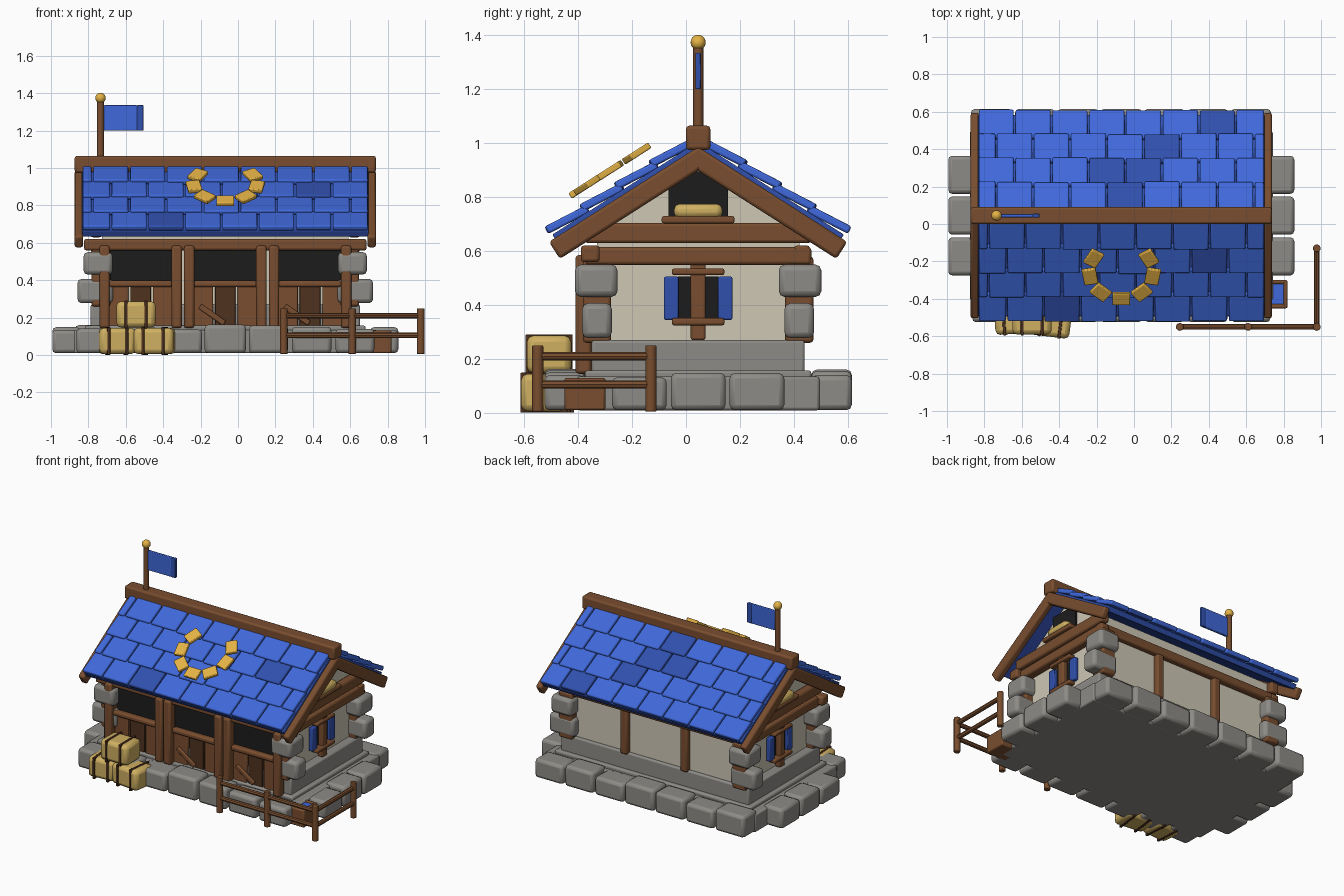
import bpy, bmesh, random
from math import radians, pi, sin, cos
from mathutils import Matrix, Vector

if "Cube" in bpy.data.objects:
    bpy.data.objects.remove(bpy.data.objects["Cube"])

random.seed(4)
CX, CY = -0.068, 0.045            # centre of the building
SLOPE = radians(32.5)


def mat(name, *rgb):
    m = bpy.data.materials.new(name)
    m.diffuse_color = (*rgb, 1)
    m.use_nodes = True
    m.node_tree.nodes["Principled BSDF"].inputs["Base Color"].default_value = m.diffuse_color
    return m


WOOD = mat("wood", .19, .075, .028)
DARKWOOD = mat("dark_wood", .08, .032, .014)
STONE = mat("stone", .27, .26, .24)
PLASTER = mat("plaster", .62, .57, .46)
BLUE = mat("blue", .05, .14, .70)
DEEP = mat("deep_blue", .03, .08, .42)
GOLD = mat("gold", .78, .45, .06)
HAY = mat("hay", .62, .43, .12)
BLACK = mat("black", .012, .012, .012)


class Part:
    """Collects boxes and rods into one mesh object."""
    def __init__(self, name, material, bevel=.012, origin=(CX, CY, 0), segments=2):
        self.name, self.material, self.bevel, self.segments = name, material, bevel, segments
        self.bm = bmesh.new()
        self.origin = Matrix.Translation(origin)

    def box(self, x, y, z, sx, sy, sz, m=None):
        loc = Matrix.Translation((x, y, z)) @ (m or Matrix())
        bmesh.ops.create_cube(self.bm, size=1, matrix=self.origin @ loc @ Matrix.Diagonal((sx, sy, sz, 1)))

    def slab(self, frame, x, y, z, sx, sy, sz, m=None):
        loc = frame @ Matrix.Translation((x, y, z)) @ (m or Matrix())
        bmesh.ops.create_cube(self.bm, size=1, matrix=loc @ Matrix.Diagonal((sx, sy, sz, 1)))

    def rod(self, a, b, r, n=10):
        a, b = Vector(a), Vector(b)
        q = (b - a).to_track_quat('Z', 'Y').to_matrix().to_4x4()
        bmesh.ops.create_cone(self.bm, cap_ends=True, segments=n, radius1=r, radius2=r, depth=(b - a).length,
                              matrix=self.origin @ Matrix.Translation((a + b) / 2) @ q)

    def done(self):
        me = bpy.data.meshes.new(self.name)
        self.bm.to_mesh(me)
        self.bm.free()
        ob = bpy.data.objects.new(self.name, me)
        bpy.context.collection.objects.link(ob)
        me.materials.append(self.material)
        if self.bevel:
            b = ob.modifiers.new("bevel", 'BEVEL')
            b.width, b.segments, b.limit_method, b.angle_limit = self.bevel, self.segments, 'ANGLE', radians(50)
        bpy.context.view_layer.objects.active = ob
        ob.select_set(True)
        bpy.ops.object.shade_smooth_by_angle(angle=radians(40))
        ob.select_set(False)
        return ob


def rot(a, axis):
    return Matrix.Rotation(a, 4, axis)


# stone base: floor, step and plinth
p = Part("floor_and_plinth", STONE, .01)
p.box(0, 0, .072, 1.62, .90, .125)
p.box(0, 0, .14, 1.50, .84, .035)
p.box(0, 0, .20, 1.44, .79, .14)
p.done()

# loose foundation stones round the edge
p = Part("foundation_stones", STONE, .02)
for s in (-1, 1):
    for i in range(7):
        h = random.uniform(.125, .155)
        p.box((i - 3) * .231, s * .495, .01 + h / 2, random.uniform(.205, .226), .15, h)
    for i in range(3):
        h = random.uniform(.12, .14)
        p.box(s * .85, (i - 1) * .218, .01 + h / 2, .15, .203, h)
p.done()

# plaster walls with gables: extruded pentagon
p = Part("walls", PLASTER, 0)
vs = [p.bm.verts.new((CX - .66, CY + y, z)) for y, z in
      ((-.375, .26), (.375, .26), (.375, .70), (0, .94), (-.375, .70))]
f = p.bm.faces.new(vs)
g = bmesh.ops.extrude_face_region(p.bm, geom=[f])
bmesh.ops.translate(p.bm, vec=(1.32, 0, 0), verts=[v for v in g["geom"] if isinstance(v, bmesh.types.BMVert)])
bmesh.ops.recalc_face_normals(p.bm, faces=p.bm.faces)
p.done()

# corner posts, wall beams and back posts
p = Part("timber_frame", WOOD, .012)
for sx in (-1, 1):
    for sy in (-1, 1):
        p.box(sx * .665, sy * .375, .42, .10, .105, .32)
    p.box(sx * .69, 0, .582, .06, .84, .066)
    p.box(sx * .69, 0, .667, .06, .84, .075)
    p.box(sx * .23, .385, .435, .055, .05, .35)
p.box(0, -.40, .59, 1.51, .07, .062)
p.box(0, .385, .59, 1.44, .06, .062)
p.done()

# alternating corner stones
p = Part("corner_stones", STONE, .022)
for sx in (-1, 1):
    for sy in (-1, 1):
        p.box(sx * .68, sy * .378, .49, .155, .158, .12)
        p.box(sx * .695, sy * .375, .342, .19, .11, .13)
p.done()

# three stalls: opening, half door, posts and braces
opening = Part("stall_openings", BLACK, 0)
planks = Part("stall_doors", WOOD, .006)
middle = Part("door_middle_planks", DARKWOOD, .004)
frame = Part("stall_posts", WOOD, .012)
for i in (-1, 0, 1):
    x = i * .453
    opening.box(x, -.385, .475, .34, .02, .17)
    for k in (-1.5, 1.5):
        planks.box(x + k * .082, -.395, .265, .115, .03, .235)
    middle.box(x, -.395, .265, .11, .022, .235)
    if i > -1:
        planks.box(x - .07, -.415, .215, .16, .02, .03, rot(radians(35), 'Y'))
    frame.box(x, -.412, .38, .34, .045, .035)
    for k in (-1, 1):
        frame.box(x + k * .193, -.425, .365, .055, .06, .44)
for q in (opening, planks, middle, frame):
    q.done()

# side windows with shutters, and hay lofts in both gables
pane = Part("window_and_loft_openings", BLACK, 0)
shut = Part("shutters", DEEP, .006)
trim = Part("window_trim", WOOD, .008)
loft = Part("loft_hay", HAY, .022)
for s in (-1, 1):
    pane.box(s * .662, 0, .425, .02, .15, .16)
    pane.box(s * .662, 0, .81, .02, .22, .17)
    for k in (-1, 1):
        shut.box(s * .68, k * .1, .425, .03, .054, .16)
    trim.box(s * .685, 0, .415, .04, .055, .29)
    trim.box(s * .69, 0, .523, .05, .195, .025)
    trim.box(s * .69, 0, .338, .05, .195, .027)
    trim.box(s * .70, 0, .716, .08, .27, .027)
    loft.box(s * .70, 0, .748, .08, .18, .055)
for q in (pane, shut, trim, loft):
    q.done()

# roof: deck, rafters, ridge and four rows of tiles a side
deck = Part("roof_deck", DEEP, .005)
raft = Part("roof_timbers", WOOD, .012)
tiles = Part("roof_tiles", BLUE, .008)
dark = Part("dark_roof_tiles", DEEP, .008)
apex = Matrix.Translation((CX, CY, .985))
back_frame = apex @ rot(-SLOPE, 'X')
front_frame = apex @ rot(pi, 'Z') @ rot(-SLOPE, 'X')
odd = {(1, 2, 3), (1, 2, 4), (1, 3, 4), (1, 1, 5), (1, 0, 6), (0, 0, 5), (0, 2, 1)}
W, X0, X1 = .197, -.762, .762
for side, fr in enumerate((front_frame, back_frame)):
    deck.slab(fr, 0, .315, 0, 1.53, .63, .035)
    for s in (-1, 1):
        raft.slab(fr, s * .783, .325, -.036, .046, .66, .075)
    for row in range(4):
        for k in range(9):
            a = X0 + (k - .5 * (row % 2)) * W
            lo, hi = max(a, X0), min(a + W - .01, X1)
            if hi - lo > .03:
                target = dark if (side, row, k) in odd else tiles
                target.slab(fr, (lo + hi) / 2, .553 - .152 * row + random.uniform(-.004, .004), .035,
                            hi - lo, .17, .03, rot(.09, 'X'))
raft.box(0, 0, 1.02, 1.61, .09, .09)
for q in (deck, raft, tiles, dark):
    q.done()

# gold horseshoe arc of blocks held above the front slope
p = Part("gold_arch", GOLD, .005)
for k in range(-3, 4):
    t = k * radians(40)
    p.slab(front_frame, .17 * sin(t), .29 + .17 * cos(t), .103, .095, .075, .024, rot(-t, 'Z'))
p.done()

# flag on the ridge
p = Part("flag_pole", WOOD, 0)
p.rod((-.667, 0, 1.04), (-.667, 0, 1.36), .019)
p.done()
p = Part("pole_ball", GOLD, 0)
bmesh.ops.create_uvsphere(p.bm, u_segments=16, v_segments=10, radius=.028,
                          matrix=Matrix.Translation((CX - .667, CY, 1.374)))
p.done()
p = Part("flag", BLUE, .004)
p.box(-.56, 0, 1.268, .18, .018, .135)
p.done()
p = Part("flag_end", DEEP, .004)
p.box(-.455, 0, 1.268, .036, .02, .135)
p.done()

# stacked hay bales with dark straps
bales = Part("hay_bales", HAY, .025, (0, 0, 0))
straps = Part("bale_straps", DARKWOOD, .003, (0, 0, 0))
for x, y, z, w, a in ((-.648, -.505, .075, .195, 4), (-.445, -.52, .075, .215, -7), (-.545, -.508, .217, .21, 0)):
    m = rot(radians(a), 'Z')
    bales.box(x, y, z, w, .165, .14, m)
    for k in (-.25, .25):
        off = m @ Vector((k * w, 0, 0))
        straps.box(x + off.x, y + off.y, z, .016, .174, .148, m)
bales.done()
straps.done()

# water trough by the right wall
p = Part("trough", WOOD, .008, (0, 0, 0))
p.box(.745, -.375, .03, .14, .14, .04)
for s in (-1, 1):
    p.box(.745 + s * .065, -.375, .07, .022, .15, .12)
    p.box(.745, -.375 + s * .065, .07, .15, .022, .12)
p.done()
p = Part("trough_water", BLUE, 0, (0, 0, 0))
p.box(.745, -.375, .085, .12, .12, .07)
p.done()

# corner fence
p = Part("fence", WOOD, .004, (0, 0, 0))
for x, y in ((.245, -.55), (.61, -.55), (.977, -.55), (.977, -.13)):
    p.rod((x, y, .005), (x, y, .25), .021)
for z in (.105, .21):
    p.rod((.235, -.55, z), (.985, -.55, z), .015, 8)
    p.rod((.977, -.56, z), (.977, -.12, z), .015, 8)
p.done()
